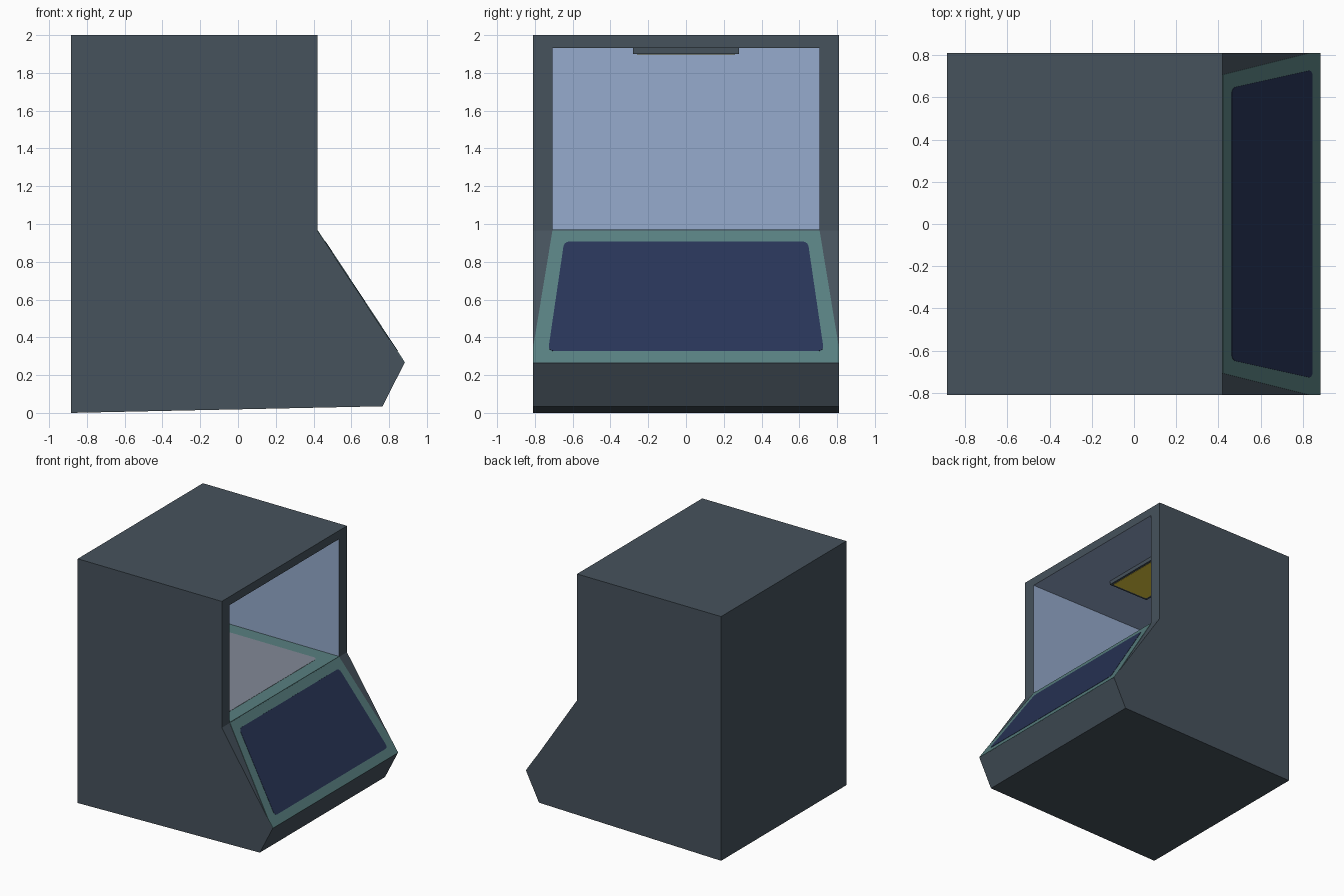
import bpy, bmesh
from mathutils import Matrix, Vector

if "Cube" in bpy.data.objects:
    bpy.data.objects.remove(bpy.data.objects["Cube"])


def material(name, r, g, b):
    def lin(c):
        c /= 255
        return c / 12.92 if c < 0.04045 else ((c + 0.055) / 1.055) ** 2.4
    m = bpy.data.materials.new(name)
    m.diffuse_color = (lin(r), lin(g), lin(b), 1)
    m.use_nodes = True
    m.node_tree.nodes["Principled BSDF"].inputs["Base Color"].default_value = m.diffuse_color
    return m


SLATE = material("slate", 70, 82, 92)
BLUE = material("pale blue", 150, 171, 205)
TEAL = material("teal", 88, 127, 128)
NAVY = material("navy", 40, 52, 87)
GREY = material("grey", 130, 137, 150)
YELLOW = material("lamp yellow", 237, 210, 66)


def prism(name, pts, frame, thickness, mat, radius=0.0):
    """Polygon in the frame's xy plane, optionally rounded, extruded along its z."""
    bm = bmesh.new()
    face = bm.faces.new([bm.verts.new((u, v, 0)) for u, v in pts])
    if radius:
        bmesh.ops.bevel(bm, geom=bm.verts[:], offset=radius, segments=5,
                        affect='VERTICES', profile=0.5)
    ext = bmesh.ops.extrude_face_region(bm, geom=bm.faces[:])
    verts = [g for g in ext["geom"] if isinstance(g, bmesh.types.BMVert)]
    bmesh.ops.translate(bm, verts=verts, vec=(0, 0, thickness))
    bm.transform(frame)
    bmesh.ops.recalc_face_normals(bm, faces=bm.faces[:])
    mesh = bpy.data.meshes.new(name)
    bm.to_mesh(mesh)
    bm.free()
    mesh.materials.append(mat)
    obj = bpy.data.objects.new(name, mesh)
    bpy.context.collection.objects.link(obj)
    return obj


def axes(origin, x, y, z):
    m = Matrix((x, y, z)).transposed().to_4x4()
    m.translation = origin
    return m


def rect(x0, x1, half):
    return [(x0, -half), (x1, -half), (x1, half), (x0, half)]


def level(z):
    return Matrix.Translation((0, 0, z))


# Cabinet: side profile extruded across the width
profile = [(-0.885, 0), (0.765, 0.035), (0.882, 0.265),
           (0.42, 0.965), (0.42, 2), (-0.885, 2)]
side = axes(Vector((0, 0.81, 0)), Vector((1, 0, 0)), Vector((0, 0, 1)), Vector((0, -1, 0)))
cabinet = prism("cabinet", profile, side, 1.62, SLATE)

# Open chamber cut into the cabinet, lined in pale blue
cutter = prism("chamber_cutter", rect(-0.78, 0.7, 0.707), level(0.967), 0.964, BLUE)
cutter.hide_render = True
cutter.hide_viewport = True
cutter.display_type = 'WIRE'
cut = cabinet.modifiers.new("chamber", 'BOOLEAN')
cut.operation = 'DIFFERENCE'
cut.solver = 'EXACT'
cut.material_mode = 'TRANSFER'
cut.object = cutter

# Chamber floor with a rounded inlay
prism("chamber_floor", rect(-0.78, 0.42, 0.707), level(0.965), 0.005, TEAL)
prism("floor_inlay", rect(-0.67, 0.31, 0.585), level(0.97), 0.002, GREY, 0.035)

# Ceiling lamp
prism("lamp_housing", rect(-0.36, 0.01, 0.28), level(1.90), 0.031, SLATE)
prism("lamp_lens", rect(-0.34, -0.01, 0.26), level(1.898), 0.002, YELLOW, 0.012)

# Sloped control panel and its dark screen
down = Vector((0.462, 0, -0.70)).normalized()
out = Vector((0.70, 0, 0.462)).normalized()
slope = axes(Vector((0.42, 0, 0.965)), Vector((0, 1, 0)), down, out)
right_half = [(0.707, 0), (0.81, 0.748), (0.81, 0.838)]
panel = right_half + [(-u, v) for u, v in reversed(right_half)]
prism("control_panel", panel, slope, 0.003, TEAL)
screen = [(0.645, 0.072), (0.73, 0.766), (-0.73, 0.766), (-0.645, 0.072)]
prism("control_screen", screen, slope @ level(0.003), 0.002, NAVY, 0.03)
